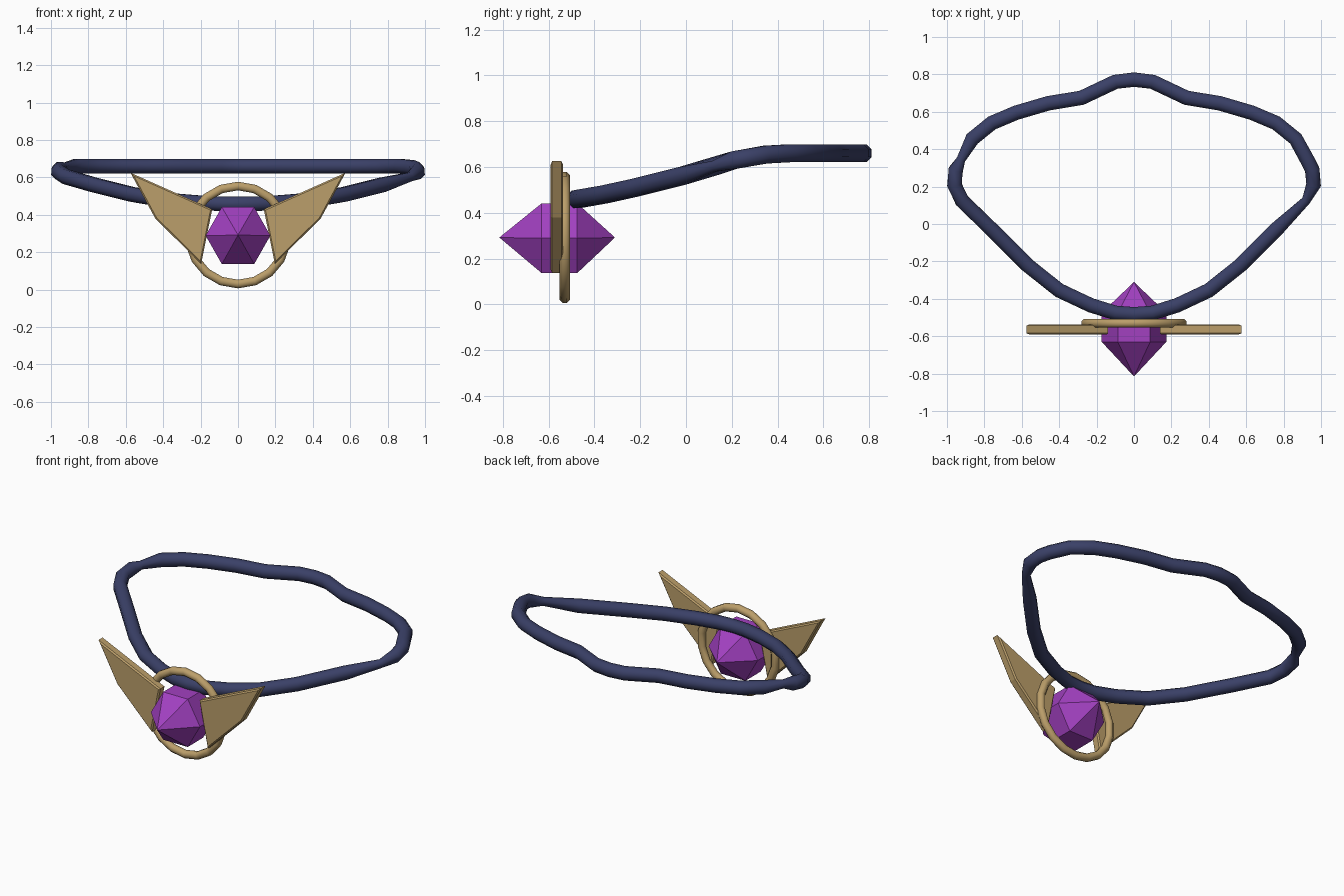
import bpy, bmesh, math
from mathutils import Vector

if "Cube" in bpy.data.objects:
    bpy.data.objects.remove(bpy.data.objects["Cube"])


def material(name, rgb):
    m = bpy.data.materials.new(name)
    m.diffuse_color = (*rgb, 1)
    m.use_nodes = True
    m.node_tree.nodes["Principled BSDF"].inputs["Base Color"].default_value = m.diffuse_color
    return m


NAVY = material("navy cord", (0.042, 0.051, 0.135))
GOLD = material("gold", (0.50, 0.345, 0.145))
PURPLE = material("purple gem", (0.36, 0.052, 0.53))


def finish(name, bm, mat, angle=None):
    bmesh.ops.recalc_face_normals(bm, faces=bm.faces[:])
    me = bpy.data.meshes.new(name)
    bm.to_mesh(me)
    bm.free()
    me.materials.append(mat)
    ob = bpy.data.objects.new(name, me)
    bpy.context.collection.objects.link(ob)
    if angle:
        bpy.ops.object.select_all(action='DESELECT')
        ob.select_set(True)
        bpy.context.view_layer.objects.active = ob
        bpy.ops.object.shade_smooth_by_angle(angle=math.radians(angle))
    return ob


def closed_tube(name, path, radii, sides, up, mat):
    """Sweep a round section along a closed path."""
    bm = bmesh.new()
    n = len(path)
    rings = []
    for i, p in enumerate(path):
        t = (path[(i + 1) % n] - path[i - 1]).normalized()
        side = t.cross(up).normalized()
        top = side.cross(t)
        rings.append([bm.verts.new(p + radii[i] * (side * math.cos(a) + top * math.sin(a)))
                      for a in (2 * math.pi * (k + 0.5) / sides for k in range(sides))])
    for i in range(n):
        a, b = rings[i], rings[(i + 1) % n]
        for k in range(sides):
            m = (k + 1) % sides
            bm.faces.new((a[k], a[m], b[m], b[k]))
    return finish(name, bm, mat, 50)


# Neck cord: half outline from front to back, mirrored, rising toward the back
R = 0.042
half = [(0.10, -0.475), (0.23, -0.435), (0.40, -0.355), (0.57, -0.22), (0.77, -0.02),
        (0.92, 0.125), (0.96, 0.21), (0.953, 0.29), (0.925, 0.345), (0.865, 0.455),
        (0.76, 0.54), (0.63, 0.595), (0.46, 0.645), (0.28, 0.675), (0.10, 0.76)]
rise = [(-0.5, 0.455), (-0.3, 0.49), (0.0, 0.565), (0.13, 0.605),
        (0.21, 0.63), (0.38, 0.66), (1.0, 0.66)]


def height(y):
    for (y0, z0), (y1, z1) in zip(rise, rise[1:]):
        if y <= y1:
            return z0 + (z1 - z0) * (y - y0) / (y1 - y0)


outline = ([(0, -0.483)] + half + [(0, 0.772)] + [(-x, y) for x, y in reversed(half)])
path = [Vector((x, y, height(y))) for x, y in outline]
# the cord pinches at one spot on each side
radii = [0.026 if (x, y) in ((0.92, 0.125), (-0.925, 0.345)) else R for x, y in outline]
closed_tube("neck_cord", path, radii, 8, Vector((0, 0, 1)), NAVY)

# Ring setting
CZ = 0.292
ring = [Vector((0.262 * math.cos(a), -0.53, CZ + 0.262 * math.sin(a)))
        for a in (2 * math.pi * (i + 0.5) / 18 for i in range(18))]
closed_tube("ring_setting", ring, [0.025] * 18, 8, Vector((0, 1, 0)), GOLD)

# Gem: hexagonal prism with a point at each end
bm = bmesh.new()
belts = [[bm.verts.new((0.173 * math.cos(k * math.pi / 3), y,
                        CZ - 0.003 + 0.176 * math.sin(k * math.pi / 3)))
          for k in range(6)] for y in (-0.63, -0.475)]
tips = [bm.verts.new((0, y, CZ)) for y in (-0.815, -0.31)]
for k in range(6):
    m = (k + 1) % 6
    bm.faces.new((belts[0][k], belts[0][m], belts[1][m], belts[1][k]))
    for belt, tip in zip(belts, tips):
        bm.faces.new((belt[k], belt[m], tip))
finish("gem", bm, PURPLE)

# Pair of flat wings with chamfered edges
profile = [(0.575, 0.625), (0.138, 0.43), (0.197, 0.138), (0.442, 0.38)]
for label, s in (("right", 1), ("left", -1)):
    bm = bmesh.new()
    face = bm.faces.new([bm.verts.new((s * x, -0.592, z)) for x, z in profile])
    out = bmesh.ops.extrude_face_region(bm, geom=[face])
    bmesh.ops.translate(bm, vec=(0, 0.056, 0),
                        verts=[g for g in out["geom"] if isinstance(g, bmesh.types.BMVert)])
    bmesh.ops.recalc_face_normals(bm, faces=bm.faces[:])
    rim = [e for e in bm.edges if abs(e.verts[0].co.y - e.verts[1].co.y) < 1e-4]
    bmesh.ops.bevel(bm, geom=rim, offset=0.008, segments=1, affect='EDGES')
    finish(label + "_wing", bm, GOLD)
